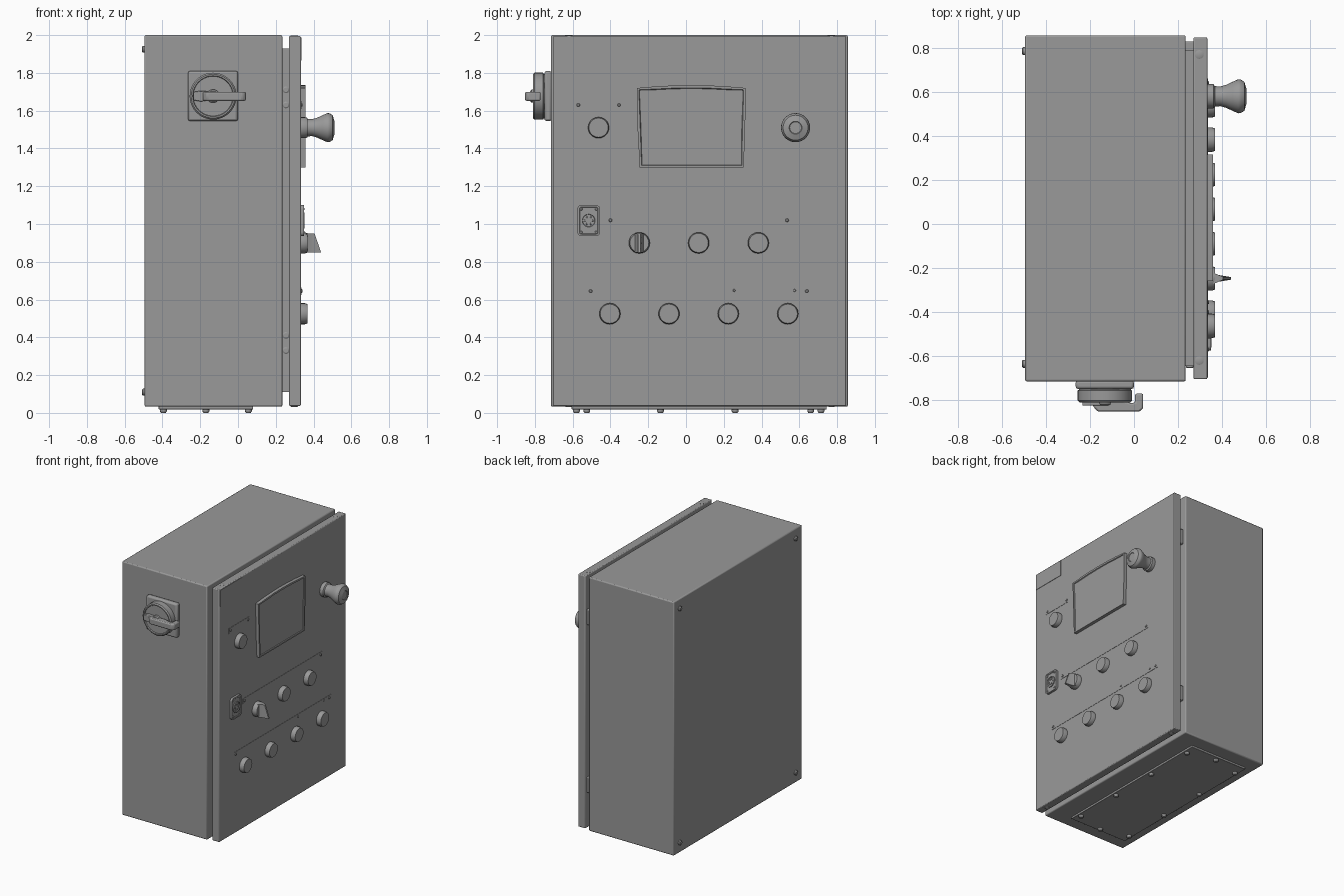
import bpy, bmesh, math
from mathutils import Vector

if "Cube" in bpy.data.objects:
    bpy.data.objects.remove(bpy.data.objects["Cube"])

grey = bpy.data.materials.new("dark_grey")
grey.diffuse_color = (0.32, 0.32, 0.32, 1)
grey.use_nodes = True
grey.node_tree.nodes["Principled BSDF"].inputs["Base Color"].default_value = grey.diffuse_color


def finish(name, bm, bevel=0.0, segs=2):
    bmesh.ops.recalc_face_normals(bm, faces=bm.faces)
    me = bpy.data.meshes.new(name)
    bm.to_mesh(me)
    bm.free()
    me.materials.append(grey)
    ob = bpy.data.objects.new(name, me)
    bpy.context.collection.objects.link(ob)
    if bevel:
        m = ob.modifiers.new("bevel", 'BEVEL')
        m.width, m.segments, m.limit_method = bevel, segs, 'ANGLE'
    return ob


def prism(name, pts, axis, lo, hi, bevel=0.0, inset=None):
    """Extrude a 2D outline along an axis; inset=(width, depth) recesses the far face."""
    bm = bmesh.new()

    def place(p, d):
        c = list(p)
        c.insert(axis, d)
        return bm.verts.new(c)
    a = [place(p, lo) for p in pts]
    b = [place(p, hi) for p in pts]
    n = len(pts)
    bm.faces.new(a)
    far = bm.faces.new(b)
    for i in range(n):
        j = (i + 1) % n
        bm.faces.new((a[i], a[j], b[j], b[i]))
    bmesh.ops.recalc_face_normals(bm, faces=bm.faces)
    if inset:
        bmesh.ops.inset_region(bm, faces=[far], thickness=inset[0])
        bmesh.ops.inset_region(bm, faces=[far], thickness=0.004, depth=-inset[1])
    return finish(name, bm, bevel)


def box(name, lo, hi, bevel=0.0):
    pts = [(lo[0], lo[1]), (hi[0], lo[1]), (hi[0], hi[1]), (lo[0], hi[1])]
    return prism(name, pts, 2, lo[2], hi[2], bevel)


def lathe(name, profile, loc, direction, segs=32):
    """Revolve (radius, height) points around a direction, capped at both ends."""
    q = Vector(direction).to_track_quat('Z', 'Y')
    bm = bmesh.new()
    rings = []
    for r, h in profile:
        rings.append([bm.verts.new(Vector(loc) + q @ Vector(
            (r * math.cos(t), r * math.sin(t), h)))
            for t in (2 * math.pi * i / segs for i in range(segs))])
    for a, b in zip(rings, rings[1:]):
        for i in range(segs):
            j = (i + 1) % segs
            bm.faces.new((a[i], a[j], b[j], b[i]))
    bm.faces.new(rings[0])
    bm.faces.new(rings[-1])
    return finish(name, bm)


def screw(name, loc, direction, r, h):
    return lathe(name, [(r, -0.005), (r, h * 0.6), (r * 0.7, h)], loc, direction, 16)


def rounded(cy, cz, w, h, r, n=5):
    pts = []
    for k, (sx, sz) in enumerate(((1, 1), (-1, 1), (-1, -1), (1, -1))):
        for i in range(n + 1):
            t = math.pi / 2 * (k + i / n)
            pts.append((cy + sx * (w / 2 - r) + r * math.cos(t),
                        cz + sz * (h / 2 - r) + r * math.sin(t)))
    return pts


X, UP, DOWN, BACK, FRONT = (1, 0, 0), (0, 0, 1), (0, 0, -1), (-1, 0, 0), (0, -1, 0)
DOOR = 0.333

# Cabinet, sealing frame and door
box("cabinet_body", (-0.495, -0.715, 0.033), (0.235, 0.857, 2.0), 0.008)
box("sealing_frame", (0.23, -0.645, 0.11), (0.27, 0.79, 1.93))
box("door", (0.27, -0.705, 0.037), (DOOR, 0.848, 1.995), 0.006)

# Hinges and latch pins in the gap
for z in (0.37, 1.67):
    box("hinge", (0.23, 0.78, z - 0.06), (0.275, 0.83, z + 0.06), 0.006)
    for dz in (-0.04, 0.04):
        lathe("latch_pin", [(0.018, 0), (0.018, 0.006), (0.012, 0.01)],
              (0.254, -0.645, z + dz), FRONT, 16)

# Screws on the door edges and the back wall
for y in (-0.62, 0.77):
    screw("door_top_screw", (0.297, y, 1.993), UP, 0.02, 0.006)
    screw("door_bottom_screw", (0.297, y, 0.039), DOWN, 0.02, 0.008)
for y in (-0.635, 0.785):
    for z in (0.11, 1.925):
        screw("back_mount_screw", (-0.495, y, z), BACK, 0.018, 0.014)

# Gland plate under the cabinet
box("gland_plate", (-0.42, -0.605, 0.018), (0.08, 0.745, 0.036), 0.003)
plate_screws = [(x, y) for x in (-0.395, 0.055) for y in (-0.525, -0.135, 0.26, 0.66)]
for x, y in plate_screws + [(-0.17, -0.58), (-0.17, 0.715)]:
    screw("plate_screw", (x, y, 0.02), DOWN, 0.018, 0.02)

# Display panel with bowed outline and recessed glass
outline = [(-0.245, 1.30), (0.305, 1.30), (0.313, 1.50), (0.316, 1.72)]
outline += [(0.028 + 0.288 * s, 1.735 - 0.015 * s * s) for s in (0.66, 0.33, 0, -0.33, -0.66)]
outline += [(-0.26, 1.72), (-0.256, 1.50)]
prism("display_panel", outline, 0, DOOR - 0.01, 0.358, inset=(0.014, 0.006))

# Push buttons
buttons = [(-0.463, 1.51), (0.067, 0.90), (0.383, 0.90)]
buttons += [(y, 0.525) for y in (-0.403, -0.09, 0.224, 0.539)]
for y, z in buttons:
    lathe("push_button", [(0.056, -0.005), (0.056, 0.02), (0.051, 0.036)],
          (DOOR, y, z), X, 20)

# Selector switch with a lever that thins towards its tip
lathe("selector_collar", [(0.056, -0.005), (0.056, 0.02), (0.05, 0.036)],
      (DOOR, -0.247, 0.90), X, 20)
lever = [(0.36, -0.273), (0.385, -0.262), (0.44, -0.253), (0.44, -0.241),
         (0.385, -0.232), (0.36, -0.221)]
lever_ob = prism("selector_lever", lever, 2, 0.85, 0.95)
for v in lever_ob.data.vertices:      # slope the top back along the lever
    if v.co.z > 0.9 and v.co.x > 0.42:
        v.co.x = 0.405

# Emergency stop mushroom
lathe("emergency_stop", [(0.055, -0.005), (0.055, 0.028), (0.046, 0.034), (0.045, 0.06),
                         (0.052, 0.085), (0.066, 0.115), (0.077, 0.14), (0.076, 0.152),
                         (0.066, 0.168), (0.034, 0.178), (0.031, 0.175)],
      (DOOR, 0.58, 1.51), X)

# Interface socket
prism("socket_housing", rounded(-0.515, 1.018, 0.12, 0.165, 0.022), 0, DOOR - 0.005, 0.35,
      inset=(0.01, 0.004))
lathe("socket_ring", [(0.042, 0), (0.042, 0.008), (0.034, 0.008), (0.032, 0.003)],
      (0.345, -0.515, 1.018), X, 24)
for i in range(6):
    t = math.pi / 3 * i
    screw("socket_pin", (0.347, -0.515 + 0.021 * math.cos(t), 1.018 + 0.021 * math.sin(t)),
          X, 0.005, 0.006)
for dy in (-0.04, 0.04):
    for dz in (-0.062, 0.062):
        screw("socket_screw", (0.346, -0.515 + dy, 1.018 + dz), X, 0.008, 0.005)

# Label strips with their rivets, and the corner plate
for y0, y1, z in ((-0.59, -0.335, 1.63), (-0.42, 0.555, 1.02), (-0.525, 0.66, 0.645)):
    box("label_strip", (DOOR - 0.002, y0, z - 0.02), (DOOR + 0.002, y1, z + 0.02))
    for y in (y0 + 0.02, y1 - 0.02):
        screw("label_rivet", (DOOR, y, z), X, 0.009, 0.008)
for y in (0.255, 0.575):
    screw("label_rivet", (DOOR, y, 0.648), X, 0.007, 0.007)
box("corner_plate", (DOOR - 0.002, -0.697, 1.865), (DOOR + 0.003, -0.42, 1.988))

# Rotary main switch on the side
sx, sz = -0.132, 1.677
box("switch_base", (-0.265, -0.75, 1.545), (0.0, -0.71, 1.81), 0.012)
lathe("switch_dial", [(0.118, 0), (0.118, 0.006), (0.124, 0.008), (0.124, 0.054),
                      (0.116, 0.062), (0.108, 0.062), (0.105, 0.054)], (sx, -0.748, sz), FRONT, 40)
lathe("switch_hub", [(0.035, 0), (0.035, 0.02), (0.028, 0.026)], (sx, -0.798, sz), FRONT, 24)
pointer = [(-0.235, 1.655), (-0.235, 1.699), (-0.20, 1.705), (-0.13, 1.70), (-0.13, 1.654),
           (-0.20, 1.649)]
prism("switch_pointer", pointer, 1, -0.825, -0.795, 0.004)
grip = [(-0.19, -0.80), (-0.185, -0.83), (-0.165, -0.852), (0.025, -0.852), (0.042, -0.838),
        (0.042, -0.77), (0.005, -0.77), (0.005, -0.81), (-0.01, -0.815), (-0.06, -0.80)]
prism("switch_handle", grip, 2, 1.652, 1.70, 0.008)

# Smooth shading with sharp edges kept
bpy.ops.object.select_all(action='SELECT')
bpy.context.view_layer.objects.active = bpy.context.selected_objects[0]
bpy.ops.object.shade_smooth_by_angle(angle=math.radians(30))
